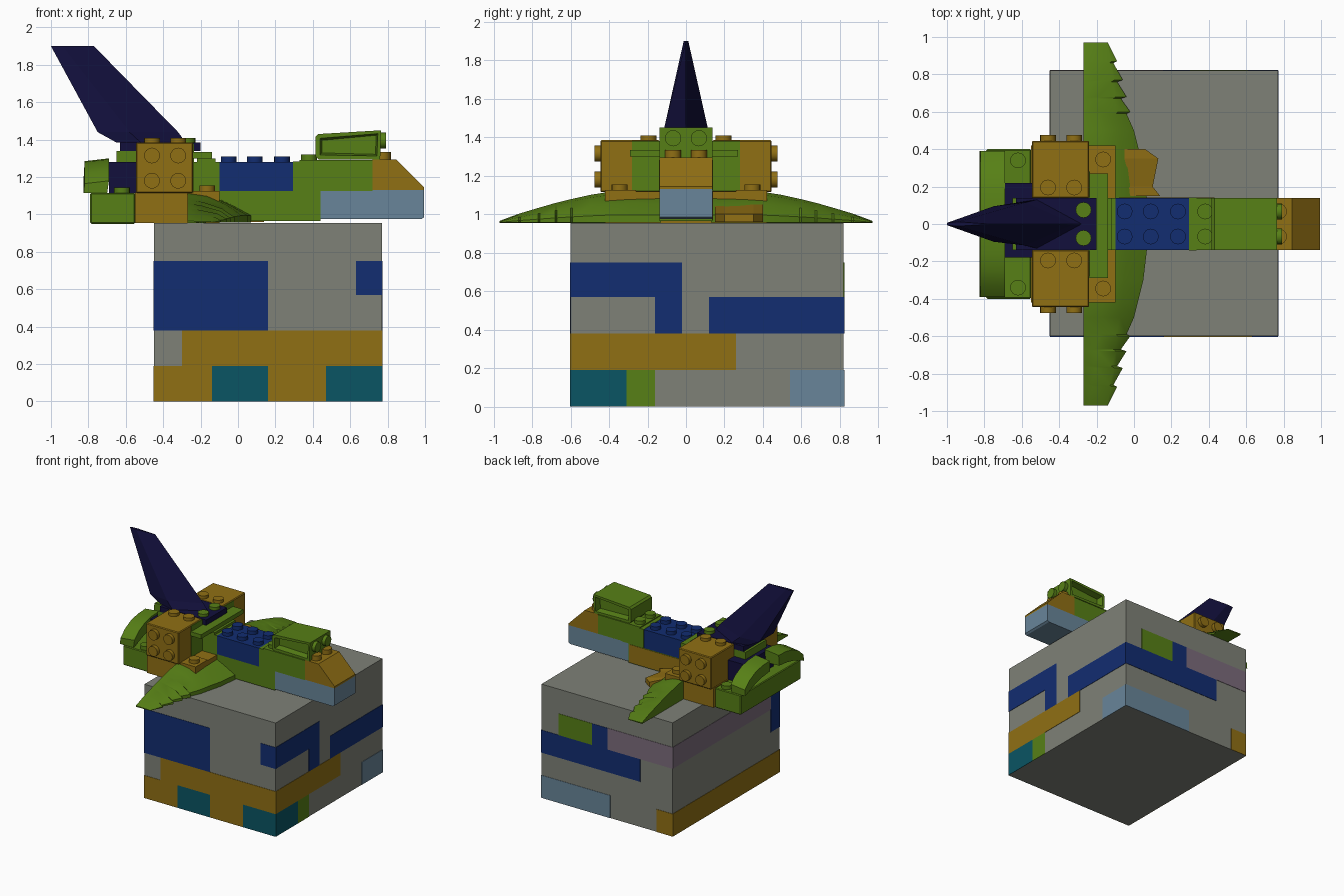
import bpy, bmesh
from mathutils import Vector

if "Cube" in bpy.data.objects:
    bpy.data.objects.remove(bpy.data.objects["Cube"], do_unlink=True)


def material(name, r, g, b):
    m = bpy.data.materials.new(name)
    m.use_nodes = True
    m.diffuse_color = (r, g, b, 1)
    m.node_tree.nodes["Principled BSDF"].inputs["Base Color"].default_value = (r, g, b, 1)
    return m


GREY = material("grey", .21, .22, .185)
YELLOW = material("ochre_yellow", .28, .16, .007)
GREEN = material("leaf_green", .095, .215, .008)
BLUE = material("blue", .006, .026, .165)
NAVY = material("navy", .006, .005, .045)
SKY = material("pale_blue", .14, .235, .32)
TEAL = material("teal", .003, .09, .125)
MAUVE = material("mauve", .2, .15, .2)


def finish(name, bm, mat, smooth=False):
    bmesh.ops.recalc_face_normals(bm, faces=bm.faces)
    me = bpy.data.meshes.new(name)
    bm.to_mesh(me)
    bm.free()
    me.materials.append(mat)
    ob = bpy.data.objects.new(name, me)
    bpy.context.collection.objects.link(ob)
    if smooth:
        bpy.ops.object.select_all(action='DESELECT')
        bpy.context.view_layer.objects.active = ob
        ob.select_set(True)
        bpy.ops.object.shade_smooth_by_angle()
    return ob


def box(name, mat, x, y, z, bevel=0.0):
    bm = bmesh.new()
    bmesh.ops.create_cube(bm, size=1)
    for v in bm.verts:
        v.co = [r[0] + (c + .5) * (r[1] - r[0]) for r, c in zip((x, y, z), v.co)]
    if bevel:
        bmesh.ops.bevel(bm, geom=bm.edges[:], offset=bevel, segments=1, affect='EDGES')
    return finish(name, bm, mat)


def loft(name, mat, rings, smooth=False):
    """Skin a row of matching closed cross-sections and cap both ends."""
    bm = bmesh.new()
    rows = [[bm.verts.new(p) for p in ring] for ring in rings]
    n = len(rows[0])
    for a, b in zip(rows, rows[1:]):
        for i in range(n):
            j = (i + 1) % n
            bm.faces.new((a[i], a[j], b[j], b[i]))
    bm.faces.new(rows[0])
    bm.faces.new(rows[-1])
    return finish(name, bm, mat, smooth)


def side_profile(name, mat, pts, half):
    return loft(name, mat, [[(x, y, z) for x, z in pts] for y in (-half, half)])


def stud(name, mat, pos, axis=(0, 0, 1), r=.042, h=.03):
    bm = bmesh.new()
    bmesh.ops.create_cone(bm, cap_ends=True, segments=16, radius1=r, radius2=r, depth=h)
    q = Vector((0, 0, 1)).rotation_difference(Vector(axis))
    for v in bm.verts:
        v.co = q @ (v.co + Vector((0, 0, h / 2))) + Vector(pos)
    finish(name, bm, mat, True)


# Base block and its painted bricks
X0, X1, Y0, Y1 = -.45, .77, -.6, .82
box("base_block", GREY, (X0, X1), (Y0, Y1), (0, .955))
ROW = [0, .19, .38, .57, .75]
T = .003


def patch(side, mat, a, b, lo, hi):
    span, z = (a, b), (ROW[lo], ROW[hi])
    if side in ("front", "back"):
        y = Y0 if side == "front" else Y1
        box(side + "_patch", mat, span, (y - T, y + T), z)
    else:
        x = X1 if side == "right" else X0
        box(side + "_patch", mat, (x - T, x + T), span, z)


for args in [
    ("front", BLUE, X0, .16, 2, 4), ("front", BLUE, .63, X1, 3, 4),
    ("front", YELLOW, -.3, X1, 1, 2), ("front", YELLOW, X0, -.14, 0, 1),
    ("front", TEAL, -.14, .16, 0, 1), ("front", YELLOW, .16, .47, 0, 1),
    ("front", TEAL, .47, X1, 0, 1),
    ("right", BLUE, Y0, -.02, 3, 4), ("right", BLUE, -.16, -.02, 2, 3),
    ("right", BLUE, .12, Y1, 2, 3), ("right", YELLOW, Y0, .26, 1, 2),
    ("right", TEAL, Y0, -.31, 0, 1), ("right", GREEN, -.31, -.16, 0, 1),
    ("right", SKY, .54, Y1, 0, 1),
    ("back", GREEN, .3, .61, 3, 4), ("back", BLUE, .155, .3, 3, 4),
    ("back", BLUE, -.15, X1, 2, 3), ("back", MAUVE, X0, .155, 3, 4),
    ("back", SKY, .13, X1, 0, 1), ("back", YELLOW, X0, -.3, 0, 1),
    ("left", MAUVE, -.48, Y1, 3, 4), ("left", BLUE, Y0, -.48, 2, 4),
    ("left", YELLOW, Y0, Y1, 0, 1),
]:
    patch(*args)

# Fuselage bricks
W = .138
box("belly_brick", GREEN, (-.1, .44), (-W, W), (.965, 1.125))
box("belly_side_panel", YELLOW, (-.08, .43), (W - T, W + T), (.97, 1.12))
box("middle_brick", BLUE, (-.1, .33), (-W, W), (1.125, 1.28))
box("middle_side_joint", GREEN, (.295, .335), (-W - T, W + T), (1.125, 1.282))
box("cabin_brick", GREEN, (.33, .72), (-W, W), (1.125, 1.29))
side_profile("nose_under", SKY, [(.44, .975), (.98, .975), (.995, .985), (.995, 1.13), (.44, 1.13)], W)
side_profile("nose_slope", YELLOW, [(.72, 1.13), (.995, 1.13), (.995, 1.145), (.845, 1.295), (.72, 1.295)], W)
for y in (-.067, .067):
    for x in (-.05, .09, .235):
        stud("middle_stud", BLUE, (x, y, 1.28))
    stud("cabin_stud", GREEN, (.38, y, 1.29))
    stud("nose_stud", YELLOW, (.775, y, 1.295), h=.04)
    stud("canopy_stud", GREEN, (.762, y, 1.395), (1, 0, 0))

# Canopy with recessed sides
canopy = side_profile("canopy", GREEN,
                      [(.43, 1.295), (.76, 1.295), (.765, 1.45), (.43, 1.43), (.415, 1.415), (.415, 1.31)], W)
bm = bmesh.new()
bm.from_mesh(canopy.data)
sides = [f for f in bm.faces if abs(f.normal.y) > .9]
bmesh.ops.inset_individual(bm, faces=sides, thickness=.025, depth=0)
bmesh.ops.inset_individual(bm, faces=sides, thickness=.012, depth=-.05)
bm.to_mesh(canopy.data)
bm.free()

# Centre section and tail
box("centre_base", YELLOW, (-.55, -.1), (-.42, .42), (.955, 1.118))
box("centre_core", GREEN, (-.55, -.1), (-W, W), (1.118, 1.28))
box("bracket_plate", GREEN, (-.24, -.14), (-.29, .27), (1.3, 1.335))
box("bracket_stem", GREEN, (-.22, -.12), (-W, W), (1.28, 1.3))
box("fin_base_plate", GREEN, (-.65, -.24), (-W, W), (1.28, 1.34))
box("fin_plate", NAVY, (-.63, -.2), (-W, W), (1.34, 1.385))
box("tail_core", NAVY, (-.69, -.54), (-.18, .22), (1.115, 1.28))
box("tail_base", GREEN, (-.79, -.55), (-.4, .4), (.95, 1.115), .006)
for y in (-.075, .075):
    stud("fin_plate_stud", GREEN, (-.27, y, 1.385), h=.025)

# Tail fin, lofted from a lens-shaped foot to a thin tip
def fin_ring(xr, xm, xf, wr, wm, z):
    return [(xr, -wr, z), (xm, -wm, z), (xf, 0, z), (xm, wm, z), (xr, wr, z)]


loft("tail_fin", NAVY, [
    fin_ring(-.65, -.52, -.28, .1, .13, 1.385),
    fin_ring(-.75, -.58, -.32, .095, .115, 1.44),
    fin_ring(-1, -.94, -.77, .006, .012, 1.9)])

# Engines, curved tail pieces and wings on both sides
WING = [(.13, .07, 1.115), (.3, .05, 1.115), (.42, .02, 1.113), (.5, 0, 1.1),
        (.59, -.04, 1.08), (.6, -.02, 1.078), (.67, -.07, 1.06), (.68, -.04, 1.058),
        (.76, -.09, 1.035), (.77, -.06, 1.032), (.86, -.11, 1.005), (.87, -.09, 1.002), (.97, -.14, .965)]
for s in (-1, 1):
    def span(a, b):
        return sorted((s * a, s * b))

    box("engine", YELLOW, (-.545, -.24), span(W, .445), (1.115, 1.385), .006)
    box("engine_inner_panel", GREEN, (-.243, -.235), span(W, .28), (1.12, 1.38))
    for x in (-.46, -.32):
        for z in (1.18, 1.315):
            stud("engine_side_stud", YELLOW, (x, s * .445, z), (0, s, 0))
        stud("engine_top_stud", YELLOW, (x, s * .195, 1.385), h=.025)
    box("wing_root_plate", YELLOW, (-.24, -.1), span(.26, .42), (1.112, 1.125))
    stud("wing_root_stud", YELLOW, (-.165, s * .345, 1.125))
    stud("tail_stud", GREEN, (-.62, s * .34, 1.115))

    arch = [(.06, 1.2, 1.3), (.16, 1.19, 1.295), (.25, 1.17, 1.275), (.33, 1.14, 1.235), (.39, 1.115, 1.18)]
    loft("tail_arch", GREEN, [[(-.825, s * y, a), (-.7, s * y, a - .005), (-.69, s * y, b), (-.82, s * y, b - .015)]
                              for y, a, b in arch], True)

    rings = []
    for y, xf, zt in WING:
        mid, ledge = (xf - .27) / 2, .955 + (zt - .955) * .25
        rings.append([(-.27, s * y, .955), (-.27, s * y, zt), (mid - .04, s * y, zt - (zt - .955) * .1),
                      (mid + .06, s * y, .955 + (zt - .955) * .62), (xf, s * y, ledge), (xf, s * y, .957)])
    loft("wing", GREEN, rings, True)

# Tilted slope brick tucked under one wing
loft("wing_slope", YELLOW, [[(-.05, y, .96), (x, y, .96), (x, y, 1), (-.05, y, 1.05)]
                            for y, x in ((.15, .14), (.2, .1), (.35, .13), (.4, .06))])
